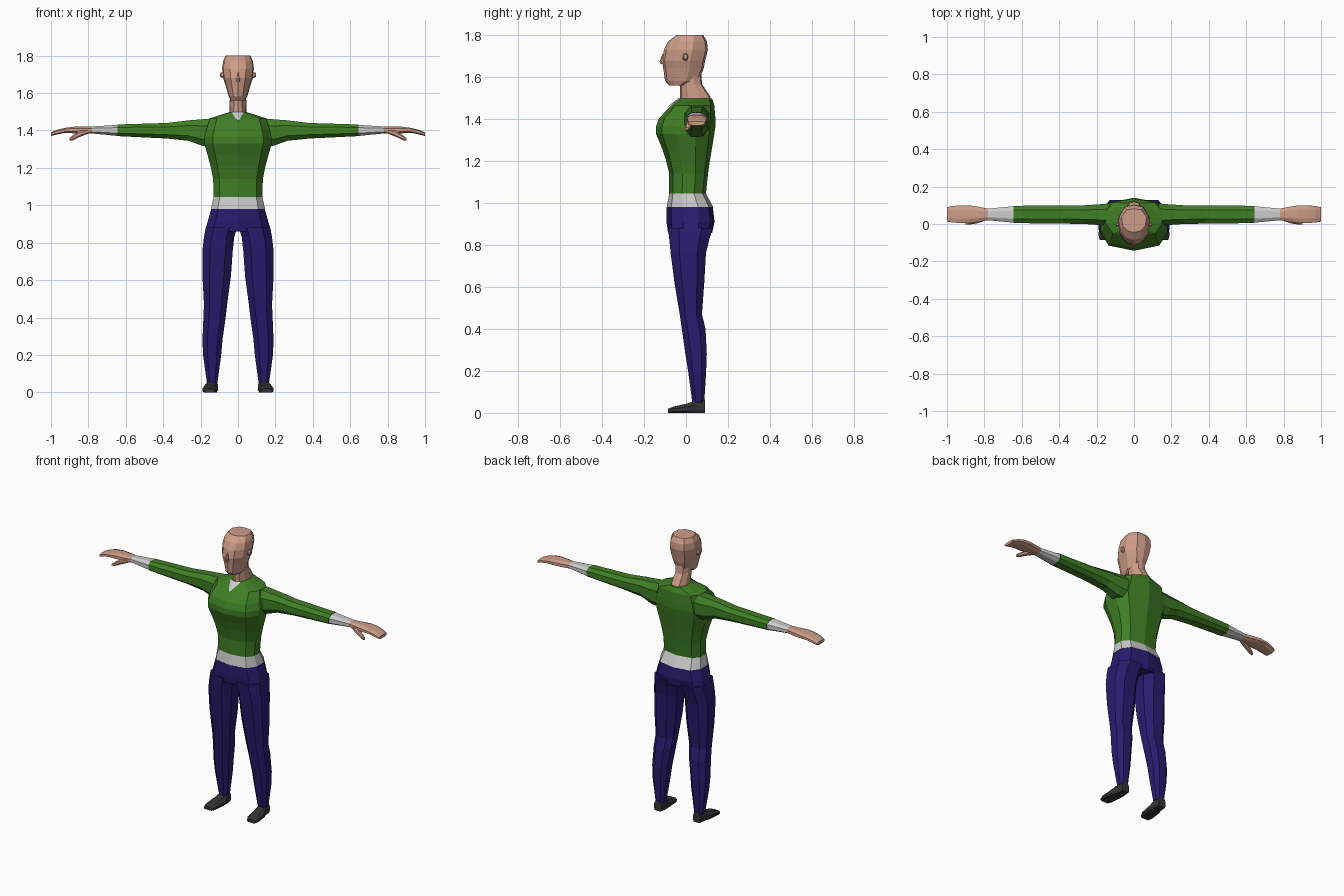
import bpy, bmesh


def paint(name, rgb):
    m = bpy.data.materials.new(name)
    m.diffuse_color = (*rgb, 1)
    return m


SKIN = paint("skin", (0.62, 0.34, 0.25))
GREEN = paint("green_knit", (0.05, 0.21, 0.018))
NAVY = paint("navy_cloth", (0.02, 0.012, 0.16))
DARK = paint("dark_leather", (0.035, 0.033, 0.033))

# Unit cross-sections (u, v in -1..1)
BODY = [(0, -1), (.75, -.8), (1, -.3), (1, .35), (.75, .82),
        (0, 1), (-.75, .82), (-1, .35), (-1, -.3), (-.75, -.8)]
HEAD = [(0, -1), (.5, -.88), (.92, -.45), (1, .3), (.6, .9),
        (0, 1), (-.6, .9), (-1, .3), (-.92, -.45), (-.5, -.88)]
OCT = [(.5, -1), (1, -.5), (1, .5), (.5, 1), (-.5, 1), (-1, .5), (-1, -.5), (-.5, -1)]
BOX = [(1, -.6), (1, .3), (.6, 1), (-.6, 1), (-1, .3), (-1, -.6), (-.8, -1), (.8, -1)]


def finish(name, bm, mat, mirror):
    bmesh.ops.recalc_face_normals(bm, faces=bm.faces)
    me = bpy.data.meshes.new(name)
    bm.to_mesh(me)
    bm.free()
    ob = bpy.data.objects.new(name, me)
    bpy.context.collection.objects.link(ob)
    if mat:
        me.materials.append(mat)
    if mirror:
        ob.modifiers.new("mirror", 'MIRROR').use_mirror_merge = False
    return ob


def loft(name, axis, rings, profile, mat=None, mirror=False):
    """Skin rings (position, u0, u1, v0, v1) along an axis."""
    bm = bmesh.new()
    loops = []
    for t, u0, u1, v0, v1 in rings:
        loop = []
        for pu, pv in profile:
            u = (u0 + u1) / 2 + pu * (u1 - u0) / 2
            v = (v0 + v1) / 2 + pv * (v1 - v0) / 2
            co = {'x': (t, u, v), 'y': (u, t, v), 'z': (u, v, t)}[axis]
            loop.append(bm.verts.new(co))
        loops.append(loop)
    n = len(profile)
    for a, b in zip(loops, loops[1:]):
        for i in range(n):
            j = (i + 1) % n
            bm.faces.new((a[i], a[j], b[j], b[i]))
    bm.faces.new(loops[0])
    bm.faces.new(loops[-1])
    return finish(name, bm, mat, mirror)


def centred(rings):
    return [(z, -w, w, f, b) for z, w, f, b in rings]


# Torso, waistband and hips
loft("sweater", 'z', centred([
    (1.045, .13, -.08, .095), (1.14, .133, -.08, .105), (1.21, .147, -.097, .115),
    (1.27, .163, -.118, .125), (1.33, .18, -.143, .135), (1.365, .18, -.143, .14),
    (1.405, .17, -.128, .14), (1.465, .15, -.07, .135), (1.497, .05, -.03, .125)]), BODY, GREEN)
loft("waistband", 'z', centred([(.98, .145, -.092, .13), (1.045, .13, -.08, .095)]), BODY)
loft("trouser_hips", 'z', centred([
    (.86, .177, -.086, .125), (.91, .163, -.093, .136), (.98, .143, -.093, .128)]), BODY, NAVY)

# Legs and shoes
loft("trouser_leg", 'z', [
    (.88, .005, .172, -.086, .128), (.83, .02, .182, -.08, .112), (.76, .028, .19, -.073, .095),
    (.62, .038, .19, -.055, .087), (.47, .058, .182, -.03, .076), (.40, .066, .185, -.02, .093),
    (.28, .083, .19, -.003, .099), (.20, .09, .187, .01, .096), (.05, .11, .166, .03, .087)],
    OCT, NAVY, True)
loft("shoe", 'y', [
    (-.085, .125, .183, 0, .02), (-.06, .112, .19, 0, .03), (.015, .107, .183, 0, .047),
    (.045, .107, .17, 0, .064), (.09, .113, .165, 0, .064)], BOX, DARK, True)

# Arms, cuffs and hands
loft("sleeve", 'x', [
    (.13, -.01, .11, 1.315, 1.465), (.19, -.005, .105, 1.318, 1.46), (.265, 0, .1, 1.345, 1.454),
    (.38, .002, .1, 1.357, 1.44), (.645, .005, .097, 1.37, 1.432)], OCT, GREEN, True)
loft("cuff", 'x', [(.645, .007, .095, 1.371, 1.43), (.78, .02, .082, 1.384, 1.421)],
     OCT, None, True)
loft("hand", 'x', [
    (.78, .02, .082, 1.384, 1.421), (.83, .012, .092, 1.383, 1.421), (.88, .005, .1, 1.385, 1.42),
    (.93, .005, .1, 1.387, 1.413), (.97, .008, .096, 1.378, 1.403), (1.0, .013, .09, 1.37, 1.389)],
    OCT, SKIN, True)
loft("thumb", 'x', [
    (.79, .02, .045, 1.387, 1.41), (.84, .003, .033, 1.368, 1.4), (.885, -.004, .02, 1.347, 1.372),
    (.9, -.004, .012, 1.347, 1.36)], OCT, SKIN, True)

# Neck and head
loft("neck", 'z', centred([
    (1.47, .05, -.028, .12), (1.505, .046, -.028, .117), (1.565, .044, -.03, .077),
    (1.62, .044, -.03, .072)]), HEAD, SKIN)
loft("head", 'z', centred([
    (1.56, .038, -.08, .0), (1.582, .05, -.1, .06), (1.64, .066, -.108, .084),
    (1.68, .08, -.114, .092), (1.73, .085, -.105, .104), (1.77, .08, -.085, .1),
    (1.80, .066, -.045, .082)]), HEAD, SKIN)
loft("nose", 'z', [
    (1.662, -.012, .012, -.122, -.1), (1.675, -.01, .01, -.126, -.1),
    (1.71, -.005, .005, -.112, -.1)], OCT, SKIN)
loft("ear", 'x', [(.07, -.018, .012, 1.675, 1.715), (.096, -.01, .006, 1.687, 1.708)],
     OCT, SKIN, True)

# Pale shirt showing in the V neckline
bm = bmesh.new()
pts = [(-.037, -.02, 1.5), (0, -.036, 1.5), (.037, -.02, 1.5), (.014, -.073, 1.467),
       (0, -.077, 1.467), (-.014, -.073, 1.467), (0, -.093, 1.45)]
v = [bm.verts.new(p) for p in pts]
for f in ((0, 5, 4, 1), (1, 4, 3, 2), (5, 6, 4), (4, 6, 3)):
    bm.faces.new([v[i] for i in f])
finish("collar_insert", bm, None, False)
